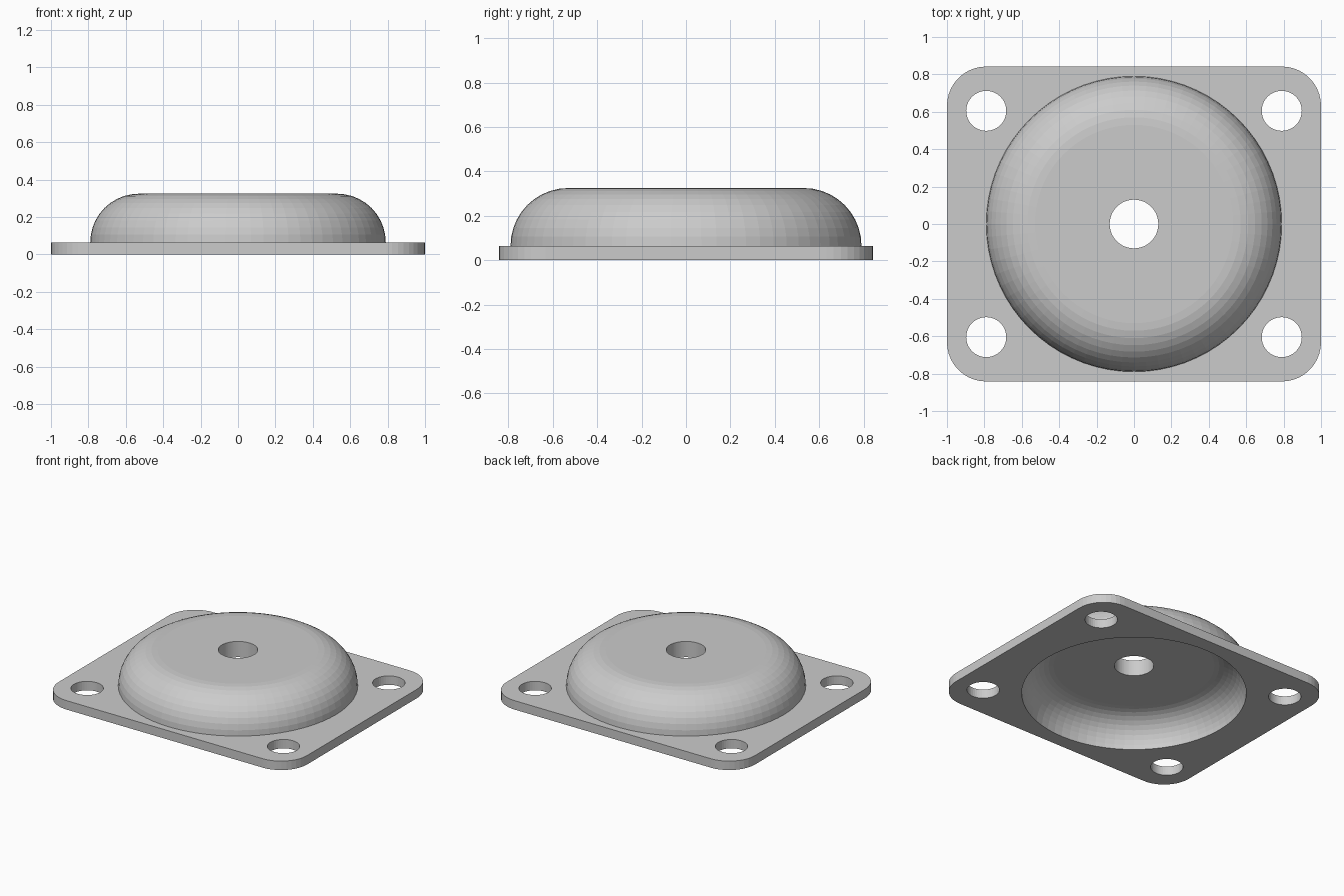
import bpy, bmesh
from math import sin, cos, pi

cube = bpy.data.objects.get("Cube")
if cube:
    bpy.data.objects.remove(cube, do_unlink=True)

HALF_X, HALF_Y, PLATE = 1.0, 0.842, 0.065
CORNER, BOLT_X, BOLT_Y, BOLT_R = 0.21, 0.79, 0.605, 0.107
CORE, BORE, TOP, ROOF = 0.53, 0.13, 0.325, 0.21
SEG, STEPS = 72, 10

bm = bmesh.new()


def ring(points, z):
    """Closed loop of vertices at one height."""
    verts = [bm.verts.new((x, y, z)) for x, y in points]
    for a, b in zip(verts, verts[1:] + verts[:1]):
        bm.edges.new((a, b))
    return verts


def circle(r, cx=0.0, cy=0.0, n=SEG):
    return [(cx + r * cos(2 * pi * i / n), cy + r * sin(2 * pi * i / n)) for i in range(n)]


def bridge(low, high):
    n = len(low)
    for i in range(n):
        j = (i + 1) % n
        bm.faces.new((low[i], low[j], high[j], high[i]))


def fill(loops):
    """Flat face between an outline and its openings."""
    verts = {v for loop in loops for v in loop}
    edges = [e for e in bm.edges if all(v in verts for v in e.verts)
             and abs(e.verts[0].co.z - e.verts[1].co.z) < 1e-6]
    bmesh.ops.triangle_fill(bm, edges=edges, use_beauty=True)


# Rounded plate outline
outline = []
for k, (sx, sy) in enumerate(((1, 1), (-1, 1), (-1, -1), (1, -1))):
    for i in range(STEPS + 1):
        a = pi / 2 * (k + i / STEPS)
        outline.append((sx * (HALF_X - CORNER) + CORNER * cos(a),
                        sy * (HALF_Y - CORNER) + CORNER * sin(a)))

# Plate edge and four bolt holes
shapes = [outline] + [circle(BOLT_R, sx * BOLT_X, sy * BOLT_Y, 40)
                      for sx in (-1, 1) for sy in (-1, 1)]
lows = [ring(s, 0) for s in shapes]
highs = [ring(s, PLATE) for s in shapes]
for low, high in zip(lows, highs):
    bridge(low, high)

# Hollow dome: outer shoulder, bore, then inner shoulder
profile = []
for i in range(STEPS + 1):
    a = pi / 2 * i / STEPS
    r = TOP - PLATE
    profile.append((CORE + r * cos(a), PLATE + r * sin(a)))
profile += [(BORE, TOP), (BORE, ROOF)]
for i in range(STEPS, -1, -1):
    a = pi / 2 * i / STEPS
    profile.append((CORE + ROOF * cos(a), ROOF * sin(a)))
dome = [ring(circle(r), z) for r, z in profile]
for a, b in zip(dome, dome[1:]):
    bridge(a, b)

# Upper and lower plate faces
fill(highs + [dome[0]])
fill(lows + [dome[-1]])
bmesh.ops.recalc_face_normals(bm, faces=bm.faces[:])

mesh = bpy.data.meshes.new("domed_flange")
bm.to_mesh(mesh)
bm.free()
flange = bpy.data.objects.new("domed_flange", mesh)
bpy.context.collection.objects.link(flange)

# Plain grey finish
grey = bpy.data.materials.new("light_grey")
grey.use_nodes = True
colour = (0.6, 0.6, 0.6, 1)
grey.diffuse_color = colour
grey.node_tree.nodes["Principled BSDF"].inputs["Base Color"].default_value = colour
mesh.materials.append(grey)
